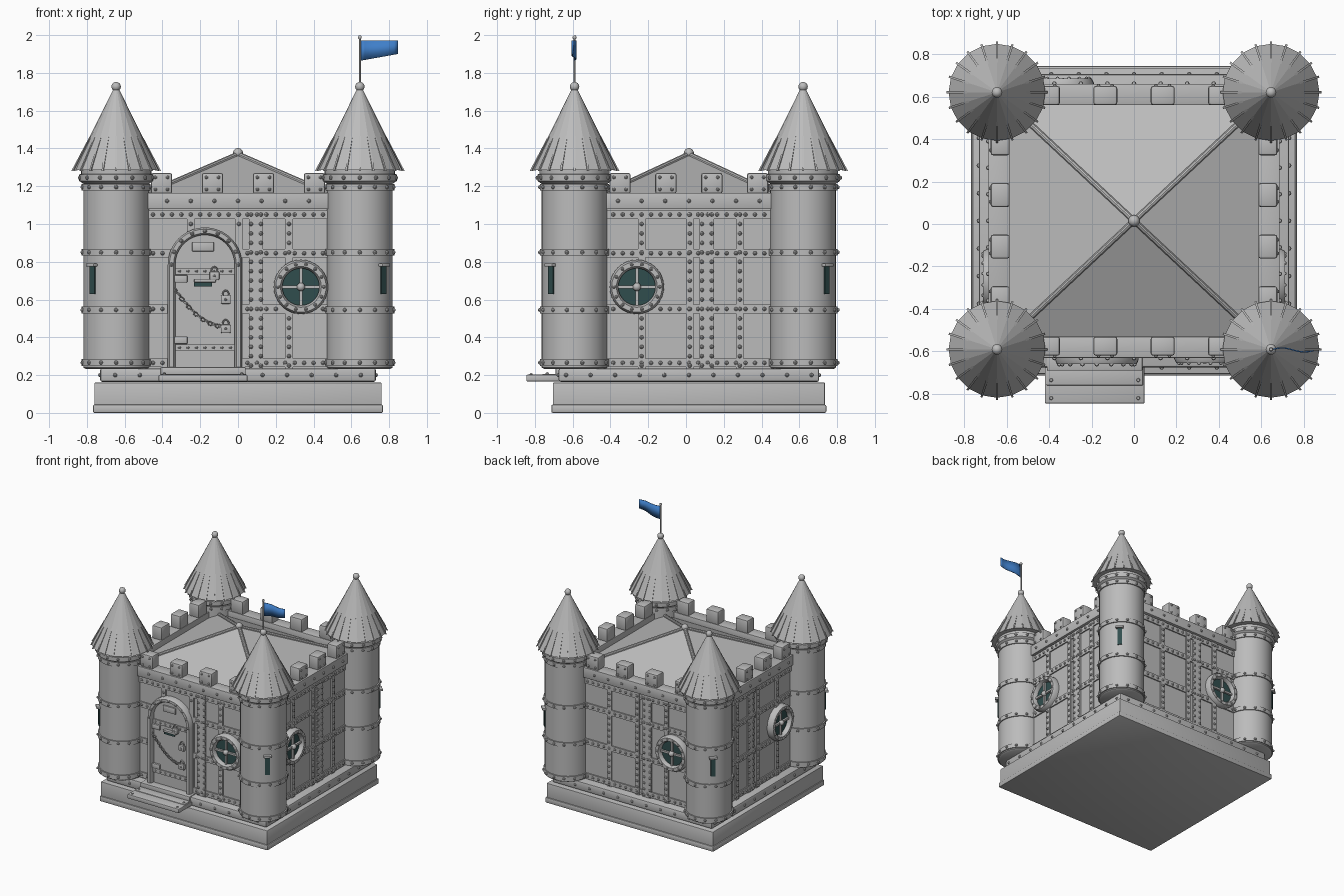
import bpy, bmesh
from math import sin, cos, pi, radians
from mathutils import Matrix, Vector

if "Cube" in bpy.data.objects:
    bpy.data.objects.remove(bpy.data.objects["Cube"])


def material(name, rgb):
    m = bpy.data.materials.new(name)
    m.use_nodes = True
    m.diffuse_color = (*rgb, 1)
    m.node_tree.nodes["Principled BSDF"].inputs["Base Color"].default_value = (*rgb, 1)
    return m


GREY = material("stone_grey", (0.5, 0.5, 0.5))
BLUE = material("flag_blue", (0.05, 0.21, 0.58))
DARK = material("dark_glass", (0.03, 0.075, 0.075))
T, I = Matrix.Translation, Matrix()
CY = 0.015                       # centre of the building in y
TX, TY, TR = 0.645, 0.605, 0.174  # tower offsets and radius


def finish(name, bm, mat=GREY, smooth=True):
    bmesh.ops.recalc_face_normals(bm, faces=bm.faces)
    me = bpy.data.meshes.new(name)
    bm.to_mesh(me)
    bm.free()
    me.materials.append(mat)
    if smooth:
        me.shade_smooth()
        me.set_sharp_from_angle(angle=radians(35))
    ob = bpy.data.objects.new(name, me)
    bpy.context.collection.objects.link(ob)
    return ob


def frame(origin, u, w):
    """Local axes: u along a wall, w outwards, z up."""
    m = Matrix((u, w, (0, 0, 1))).transposed().to_4x4()
    return T(origin) @ m


def box(bm, M, c, s, bev=0):
    r = bmesh.ops.create_cube(bm, size=1, matrix=M @ T(c) @ Matrix.Diagonal((*s, 1)))
    if bev:
        edges = {e for v in r["verts"] for e in v.link_edges}
        bmesh.ops.bevel(bm, geom=list(edges), offset=bev, segments=2, profile=0.5, affect='EDGES')


def ball(bm, p, r, seg=16):
    bmesh.ops.create_uvsphere(bm, u_segments=seg, v_segments=seg // 2, radius=r, matrix=T(p))


def rivet(bm, M, p, r=0.011):
    bmesh.ops.create_uvsphere(bm, u_segments=8, v_segments=4, radius=r, matrix=M @ T(p))


def rod(bm, a, b, r):
    a, b = Vector(a), Vector(b)
    q = (b - a).to_track_quat('Z', 'Y').to_matrix().to_4x4()
    bmesh.ops.create_cone(bm, cap_ends=True, segments=10, radius1=r, radius2=r,
                          depth=(b - a).length, matrix=T((a + b) / 2) @ q)


def lathe(bm, prof, seg, loc):
    rings = [[bm.verts.new((loc[0] + r * cos(2 * pi * i / seg), loc[1] + r * sin(2 * pi * i / seg), z))
              for i in range(seg)] for r, z in prof]
    for a, b in zip(rings, rings[1:]):
        for i in range(seg):
            j = (i + 1) % seg
            bm.faces.new((a[i], a[j], b[j], b[i]))
    bm.faces.new(rings[0])
    bm.faces.new(rings[-1])


def sweep(bm, M, pts, w, d, closed=False):
    """Bar of half width w and depth d along a path in the wall plane."""
    sec = [(-w, 0), (-w, d * .6), (-w * .55, d), (w * .55, d), (w, d * .6), (w, 0)]
    n, rings = len(pts), []
    for i, p in enumerate(pts):
        a = pts[i - 1] if closed or i else p
        b = pts[(i + 1) % n] if closed or i < n - 1 else p
        t = (Vector(b) - Vector(a)).normalized()
        rings.append([bm.verts.new(M @ Vector((p[0] - t.y * k, o, p[1] + t.x * k))) for k, o in sec])
    for i in range(n if closed else n - 1):
        a, b = rings[i], rings[(i + 1) % n]
        for k in range(len(sec)):
            j = (k + 1) % len(sec)
            bm.faces.new((a[k], a[j], b[j], b[k]))
    if not closed:
        bm.faces.new(rings[0])
        bm.faces.new(rings[-1])


def arc(cu, cz, ru, rz, a0, a1, n):
    return [(cu + ru * cos(radians(a0 + (a1 - a0) * i / n)), cz + rz * sin(radians(a0 + (a1 - a0) * i / n)))
            for i in range(n + 1)]


def plate(bm, M, pts, o0, o1):
    """Flat outline in the wall plane, extruded outwards."""
    f = bm.faces.new([bm.verts.new(M @ Vector((u, o0, z))) for u, z in pts])
    r = bmesh.ops.extrude_face_region(bm, geom=[f])
    move = M.to_3x3() @ Vector((0, o1 - o0, 0))
    bmesh.ops.translate(bm, vec=move, verts=[v for v in r["geom"] if isinstance(v, bmesh.types.BMVert)])


# Base, plinth and body
C = T((0, CY, 0))
bm = bmesh.new()
box(bm, C, (0, 0, .08), (1.52, 1.44, .16), .004)
box(bm, C, (0, 0, .022), (1.536, 1.456, .044), .008)
finish("base", bm)
bm = bmesh.new()
box(bm, C, (0, 0, .2), (1.46, 1.38, .072), .012)
finish("plinth", bm)
bm = bmesh.new()
box(bm, C, (0, 0, .65), (1.32, 1.24, .92))
finish("body", bm, smooth=False)

# Roof pyramid with hip bars
bm = bmesh.new()
corners = [(x * .6, CY + y * .56, 1.11) for x, y in ((-1, -1), (1, -1), (1, 1), (-1, 1))]
top = bm.verts.new((0, CY, 1.37))
ring = [bm.verts.new(c) for c in corners]
for i in range(4):
    bm.faces.new((ring[i], ring[(i + 1) % 4], top))
bm.faces.new(ring)
finish("roof", bm, smooth=False)
bm = bmesh.new()
for c in corners:
    rod(bm, c, (0, CY, 1.37), .014)
ball(bm, (0, CY, 1.375), .027)
finish("roof_ridges", bm)

# Four walls: origin, u axis, outward axis, merlon spacing, window centre
WALLS = {
    "front": ((0, CY - .62, 0), (1, 0, 0), (0, -1, 0), .27, .333),
    "back": ((0, CY + .62, 0), (-1, 0, 0), (0, 1, 0), .27, .333),
    "right": ((.66, CY, 0), (0, 1, 0), (1, 0, 0), .243, -.275),
    "left": ((-.66, CY, 0), (0, 1, 0), (-1, 0, 0), .243, -.275)}
DOOR_U, DOOR_W, SPRING = -.175, .177, .785
WZ = .667
for side, (o, u, w, gap, wu) in WALLS.items():
    M = frame(o, u, w)
    front = side == "front"
    half = .46 if gap > .25 else .42
    bm, rv = bmesh.new(), bmesh.new()

    def free(x, z):
        in_door = front and abs(x - DOOR_U) < .21 and z < .98
        return abs(x) < half and not in_door and (x - wu) ** 2 + (z - WZ) ** 2 > .15 ** 2

    # Riveted plate strips
    for z in (1.05, .845, .55, .265):
        box(bm, M, (0, 0, z), (1.1, .02, .045))
        for i in range(-10, 11):
            if free(i * .05, z):
                rivet(rv, M, (i * .05, .01, z))
    for x, wid, offs in ((.095, .075, (-.026, .026)), (-.25, .04, (0,)), (.005, .04, (0,)), (.27, .04, (0,))):
        box(bm, M, (x, 0, .65), (wid, .024, .85))
        for i in range(17):
            for k in offs:
                if free(x + k, .25 + i * .05):
                    rivet(rv, M, (x + k, .012, .25 + i * .05))
    finish(side + "_plate_strips", bm, smooth=False)

    # Parapet and merlons
    bm = bmesh.new()
    box(bm, M, (0, -.025, 1.122), (1.2, .1, .085), .004)
    for i in range(-4, 5):
        rivet(rv, M, (i * .125, .026, 1.122))
    for k in (-1.5, -.5, .5, 1.5):
        box(bm, M, (k * gap, -.03, 1.215), (.113, .09, .11), .012)
        for a in (-.032, .032):
            for b in (-.032, .032):
                rivet(rv, M, (k * gap + a, .015, 1.215 + b), .009)
    finish(side + "_parapet", bm)

    # Plinth rivets
    for i in range(-5, 6):
        if not (front and -.45 < i * .13 < .08):
            rivet(rv, M, (i * .13, .07, .2))

    # Round window
    bm = bmesh.new()
    sweep(bm, M, arc(wu, WZ, .121, .121, 0, 360, 32)[:-1], .023, .05, True)
    for i in range(14):
        a = 2 * pi * i / 14
        rivet(rv, M, (wu + .121 * cos(a), .05, WZ + .121 * sin(a)), .009)
    box(bm, M, (wu, .022, WZ), (.2, .02, .016))
    box(bm, M, (wu, .022, WZ), (.016, .02, .2))
    ball(bm, M @ Vector((wu, .03, WZ)), .022)
    finish(side + "_window_frame", bm)
    bm = bmesh.new()
    plate(bm, M, arc(wu, WZ, .105, .105, 0, 360, 32)[:-1], .005, .016)
    finish(side + "_window_glass", bm, DARK, False)

    # Door leaf, frame and fittings
    if front:
        leaf = [(DOOR_U + DOOR_W, .235)] + arc(DOOR_U, SPRING, DOOR_W, DOOR_W, 0, 180, 20) + [(DOOR_U - DOOR_W, .235)]
        bm = bmesh.new()
        plate(bm, M, leaf, 0, .02)
        for z in (.75, .345):
            box(bm, M, (DOOR_U, .022, z), (.34, .014, .035))
            for i in range(-3, 4):
                rivet(rv, M, (DOOR_U + i * .045, .03, z), .008)
        for z in (.71, .385):
            box(bm, M, (-.305, .03, z), (.075, .02, .04), .005)
        box(bm, M, (-.185, .025, .88), (.115, .014, .05), .004)
        box(bm, M, (-.175, .03, .7), (.115, .03, .018), .004)
        finish("door_leaf", bm)
        bm = bmesh.new()
        box(bm, M, (-.185, .022, .68), (.095, .014, .022))
        finish("door_slot", bm, DARK, False)
        bm = bmesh.new()
        sweep(bm, M, leaf, .02, .055)
        for p in arc(DOOR_U, SPRING, DOOR_W, DOOR_W, 0, 180, 8):
            rivet(rv, M, (p[0], .055, p[1]))
        finish("door_frame", bm)
        # Chain and padlocks
        bm = bmesh.new()
        for i in range(16):
            t = i / 15
            pos = (-.335 + .28 * t, .034, .65 - .2 * t - .05 * sin(pi * t))
            L = M @ T(pos) @ Matrix.Rotation(radians(38), 4, 'Y') @ Matrix.Rotation(radians(70 * (i % 2)), 4, 'X')
            sweep(bm, L, arc(0, 0, .013, .009, 0, 360, 8)[:-1], .003, .006, True)
        finish("door_chain", bm)
        bm = bmesh.new()
        for pu, pz in ((-.125, .725), (-.065, .6), (-.065, .445)):
            box(bm, M, (pu, .035, pz), (.052, .025, .045), .006)
            sweep(bm, M @ T((0, .03, 0)), arc(pu, pz + .022, .017, .026, 0, 180, 10), .004, .01)
            rivet(bm, M, (pu, .048, pz), .007)
        finish("padlocks", bm)
    finish(side + "_rivets", rv)

# Door steps
bm = bmesh.new()
box(bm, I, (-.185, -.755, .184), (.47, .18, .036), .006)
box(bm, I, (-.185, -.71, .198), (.455, .1, .018), .005)
box(bm, I, (-.185, -.645, .22), (.45, .09, .044), .005)
for x in (-.39, .02):
    for y, z in ((-.82, .202), (-.735, .207)):
        rivet(bm, I, (x, y, z), .009)
finish("door_steps", bm)

# Corner towers
BANDS = (.266, .545, .85, 1.195)
SIDES = 20
for name, sx, sy in (("front_right", 1, -1), ("front_left", -1, -1), ("back_right", 1, 1), ("back_left", -1, 1)):
    P = Vector((sx * TX, CY + sy * TY, 0))
    bm = bmesh.new()
    prof = [(.16, .232), (TR, .24)]
    for z in BANDS:
        prof += [(TR, z - .018), (.183, z - .018), (.183, z + .018), (TR, z + .018)]
    lathe(bm, prof + [(.196, 1.228), (.196, 1.262), (.186, 1.266), (.186, 1.295)], 40, P)
    finish(name + "_tower", bm)
    bm = bmesh.new()
    for z, r in [(b, .183) for b in BANDS] + [(1.245, .196)]:
        for i in range(14):
            a = 2 * pi * (i + .5) / 14
            rivet(bm, T(P), (r * cos(a), r * sin(a), z))
    finish(name + "_tower_rivets", bm)

    # Conical roof with fins and a ball
    bm = bmesh.new()
    lathe(bm, [(.228, 1.285), (.012, 1.72)], SIDES, P)
    finish(name + "_cone_roof", bm, smooth=False)
    bm = bmesh.new()
    for i in range(SIDES):
        F = T(P) @ Matrix.Rotation(2 * pi * i / SIDES, 4, 'Z')
        tri = [[bm.verts.new(F @ Vector((r, k, z))) for r, z in ((.215, 1.285), (.238, 1.28), (.14, 1.465))]
               for k in (-.005, .005)]
        for t in tri:
            bm.faces.new(t)
        for k in range(3):
            j = (k + 1) % 3
            bm.faces.new((tri[0][k], tri[0][j], tri[1][j], tri[1][k]))
    finish(name + "_roof_fins", bm, smooth=False)
    bm = bmesh.new()
    ball(bm, P + Vector((0, 0, 1.727)), .025)
    finish(name + "_roof_ball", bm)

    # Arrow slit on the outer diagonal
    d = Vector((sx, sy, 0)).normalized()
    S = frame(P + d * TR, (-d.y, d.x, 0), d)
    bm = bmesh.new()
    box(bm, S, (0, 0, .705), (.036, .014, .15))
    finish(name + "_arrow_slit", bm, DARK, False)
    bm = bmesh.new()
    box(bm, S, (0, .005, .783), (.06, .04, .018), .004)
    finish(name + "_slit_lintel", bm)

# Flag and pole
FY = CY - TY
bm = bmesh.new()
rod(bm, (TX, FY, 1.73), (TX, FY, 1.985), .006)
ball(bm, (TX, FY, 1.988), .011, 10)
finish("flag_pole", bm)
bm = bmesh.new()
cols = []
for i in range(11):
    t = i / 10
    x, y = TX + .006 + .195 * t, FY + .008 * sin(2 * pi * t) - .006 * t
    cols.append([bm.verts.new((x, y, z)) for z in (1.865 + .035 * t, 1.972)])
for a, b in zip(cols, cols[1:]):
    bm.faces.new((a[0], b[0], b[1], a[1]))
flag = finish("flag", bm, BLUE)
mod = flag.modifiers.new("thickness", 'SOLIDIFY')
mod.thickness, mod.offset = .006, 0
